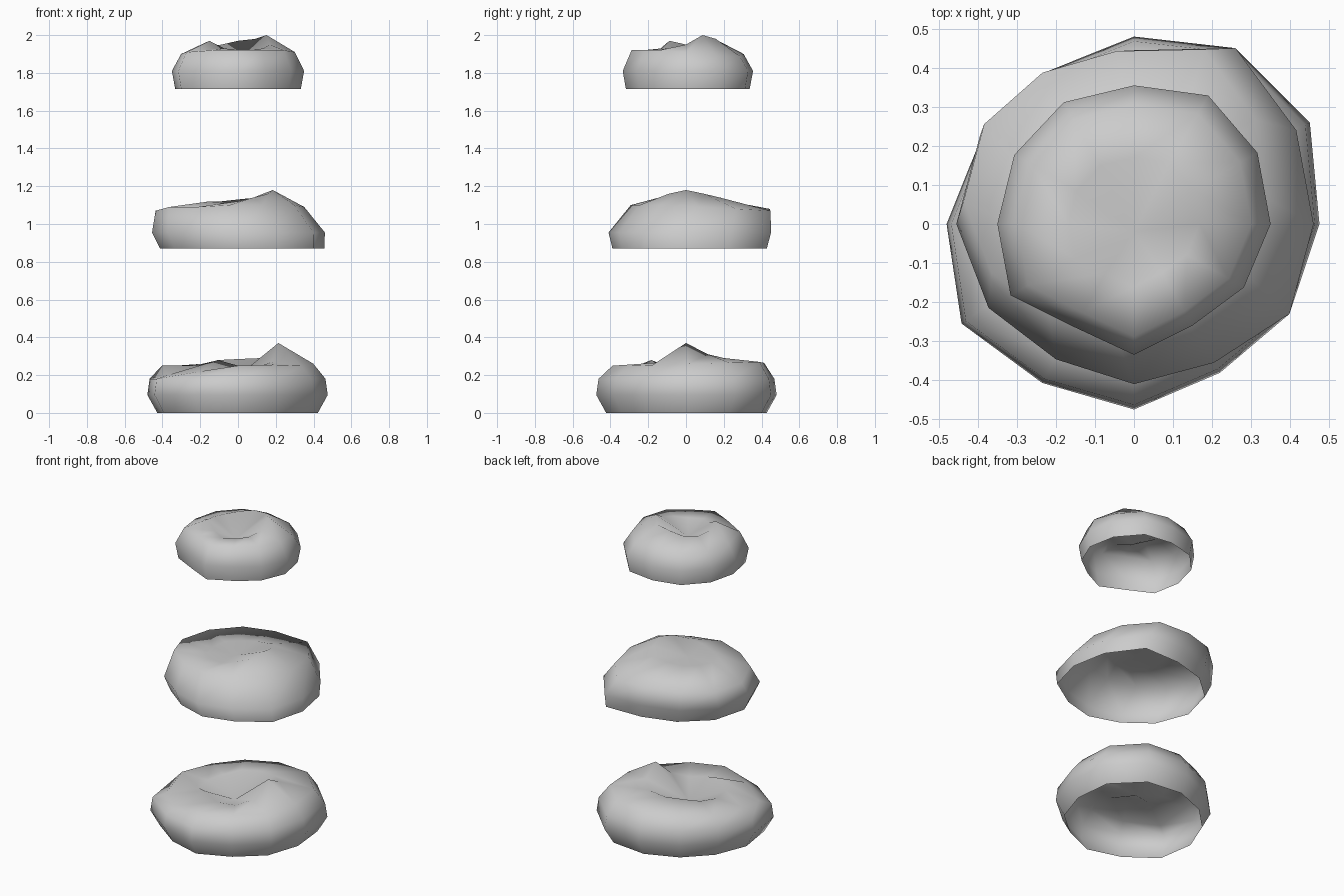
import bpy, bmesh
from math import cos, sin, pi

N = 12  # sides, one vertex every 30 degrees starting at +x


def rock(name, radii, layers, rim, crown_scale, crown, centre):
    """Hollow rock shell: side rings (scale, dx, dy, z), uneven rim and dented crown."""
    bm = bmesh.new()

    def ring(scale, dx, dy, zs):
        return [bm.verts.new((radii[i] * scale * cos(2 * pi * i / N) + dx,
                              radii[i] * scale * sin(2 * pi * i / N) + dy,
                              zs[i])) for i in range(N)]

    rings = [ring(s, dx, dy, [z] * N) for s, dx, dy, z in layers]
    rings.append(ring(*rim[:3], rim[3]))
    rings.append(ring(crown_scale, 0, 0, crown))
    for a, b in zip(rings, rings[1:]):
        for i in range(N):
            j = (i + 1) % N
            bm.faces.new((a[i], a[j], b[j], b[i]))
    tip = bm.verts.new(centre)
    for i in range(N):
        bm.faces.new((rings[-1][i], rings[-1][(i + 1) % N], tip))
    for f in bm.faces:
        f.smooth = True
    me = bpy.data.meshes.new(name)
    bm.to_mesh(me)
    bm.free()
    ob = bpy.data.objects.new(name, me)
    bpy.context.collection.objects.link(ob)
    return ob


# Large bottom rock with a spike on its right side
rock("bottom_rock",
     [.475, .52, .52, .48, .45, .45, .48, .51, .47, .475, .44, .46],
     [(.89, 0, 0, 0.0), (1, 0, 0, .095), (.975, 0, 0, .18)],
     (.84, 0, .01, [.26, .265, .27, .265, .26, .25, .25, .20, .22, .25, .255, .25]),
     .45, [.37, .31, .29, .285, .28, .26, .25, .25, .28, .25, .24, .27],
     (-.02, 0, .18))

# Middle rock, leaning to the back left
rock("middle_rock",
     [.46, .48, .52, .445, .44, .455, .455, .43, .40, .41, .41, .46],
     [(.95, .02, 0, .87), (1, 0, 0, .955)],
     (.86, -.045, .06, [1.09, 1.08, 1.07, 1.08, 1.08, 1.07, 1.07, 1.09, 1.09, 1.10, 1.10, 1.10]),
     .40, [1.18, 1.16, 1.14, 1.13, 1.12, 1.12, 1.11, 1.12, 1.11, 1.12, 1.14, 1.16],
     (-.02, 0, 1.10))

# Small top rock with a dent in the crown
rock("top_rock",
     [.35, .365, .38, .355, .36, .354, .35, .365, .305, .335, .30, .325],
     [(.95, 0, 0, 1.715), (1, 0, 0, 1.81)],
     (.86, 0, 0, [1.91, 1.89, 1.89, 1.90, 1.90, 1.90, 1.90, 1.91, 1.92, 1.92, 1.92, 1.92]),
     .48, [1.95, 2.0, 1.98, 1.97, 1.95, 1.94, 1.95, 1.97, 1.93, 1.92, 1.92, 1.93],
     (0, -.02, 1.86))
